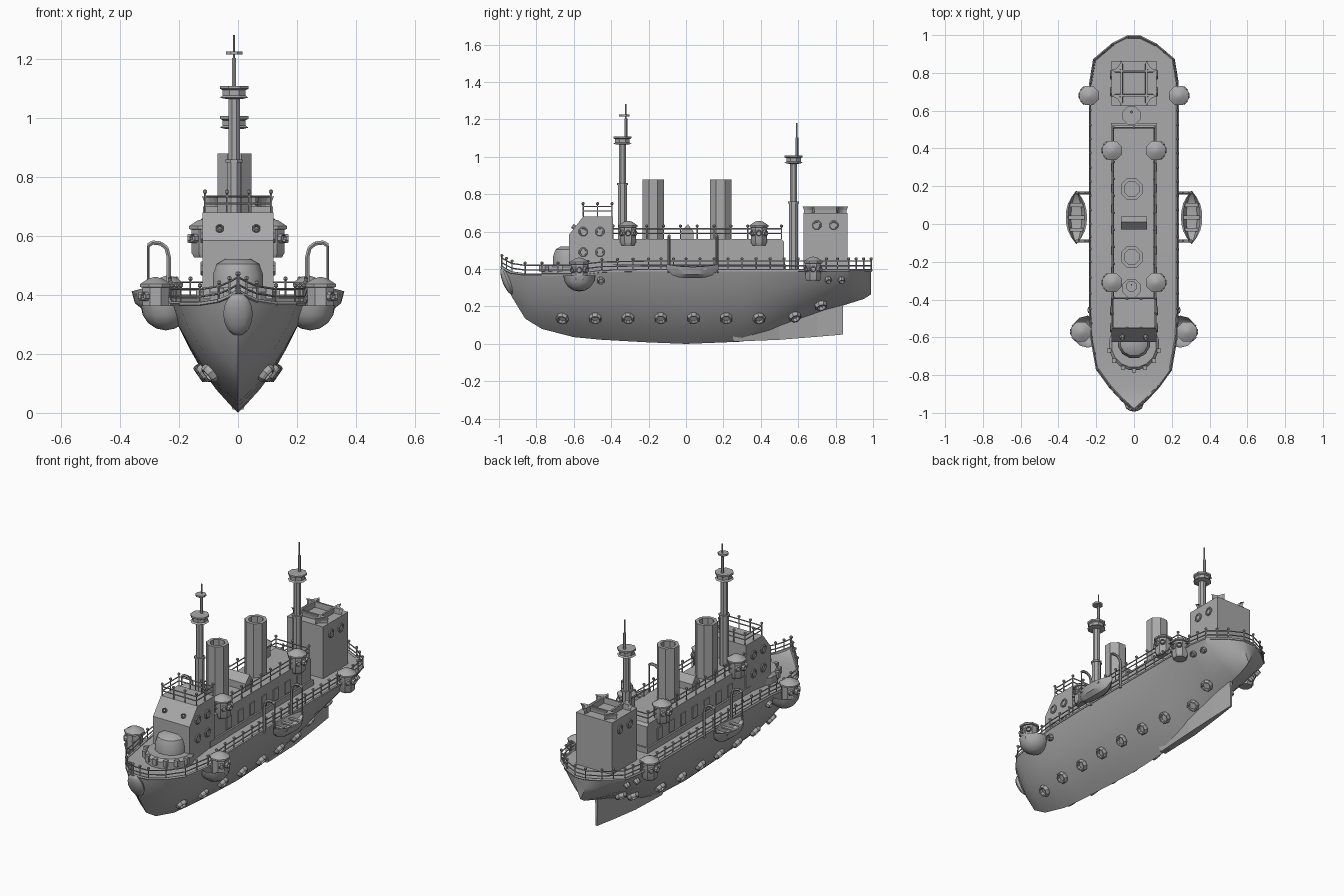
import bpy, bmesh, math
from mathutils import Vector, Matrix

if "Cube" in bpy.data.objects:
    bpy.data.objects.remove(bpy.data.objects["Cube"])

grey = bpy.data.materials.new("ship grey")
grey.use_nodes = True
COLOUR = (0.4, 0.4, 0.4, 1)
grey.diffuse_color = COLOUR
grey.node_tree.nodes["Principled BSDF"].inputs["Base Color"].default_value = COLOUR


def finish(name, bm, smooth=0):
    bmesh.ops.recalc_face_normals(bm, faces=bm.faces)
    mesh = bpy.data.meshes.new(name)
    bm.to_mesh(mesh)
    bm.free()
    mesh.materials.append(grey)
    ob = bpy.data.objects.new(name, mesh)
    bpy.context.collection.objects.link(ob)
    if smooth:
        bpy.ops.object.select_all(action='DESELECT')
        ob.select_set(True)
        bpy.context.view_layer.objects.active = ob
        bpy.ops.object.shade_smooth_by_angle(angle=math.radians(smooth))
    return ob


def loft(bm, rings, closed=True, caps=True):
    rows = [[bm.verts.new(p) for p in r] for r in rings]
    n = len(rows[0])
    for a, b in zip(rows, rows[1:]):
        for i in range(n if closed else n - 1):
            j = (i + 1) % n
            bm.faces.new((a[i], a[j], b[j], b[i]))
    if caps:
        bm.faces.new(rows[0])
        bm.faces.new(rows[-1])


def lathe(bm, profile, n, at, axis=(0, 0, 1)):
    # profile holds (radius, height) pairs along the axis
    turn = Vector((0, 0, 1)).rotation_difference(Vector(axis)).to_matrix()
    rings = []
    for r, h in profile:
        angles = [2 * math.pi * (i + 0.5) / n for i in range(n)]
        rings.append([Vector(at) + turn @ Vector((r * math.cos(a), r * math.sin(a), h)) for a in angles])
    loft(bm, rings)


def rod(bm, a, b, r, n=5):
    d = Vector(b) - Vector(a)
    lathe(bm, [(r, 0), (r, d.length)], n, a, d.normalized())


def box(bm, centre, size):
    m = Matrix.Translation(centre) @ Matrix.Diagonal((*size, 1))
    bmesh.ops.create_cube(bm, size=1, matrix=m)


def prism_x(bm, yz, half):
    loft(bm, [[(s * half, y, z) for y, z in yz] for s in (-1, 1)])


def ring(bm, at, normal, r, depth=0.014):
    # framed porthole with a recessed pane
    lathe(bm, [(r, -0.02), (r, depth * 0.6), (r * 0.85, depth), (r * 0.65, depth), (r * 0.6, 0.003)], 8, at, normal)


# Hull: y, half width, keel height, sheer height
stations = [(-.985, .008, .37, .41), (-.96, .035, .31, .395), (-.93, .07, .25, .38), (-.86, .135, .135, .37),
            (-.77, .2, .08, .37), (-.6, .23, .036, .37), (-.45, .237, .022, .388), (-.2, .237, .008, .393),
            (0, .237, 0, .393), (.3, .237, .012, .393), (.45, .237, .05, .393), (.6, .237, .115, .393),
            (.75, .235, .175, .393), (.87, .215, .215, .393), (.95, .12, .24, .393), (.99, .04, .265, .393)]
section = [(0, 0), (.06, .1), (.2, .31), (.37, .52), (.55, .69), (.77, .87), (1, 1)]


def lerp(table, x, k):
    for a, b in zip(table, table[1:]):
        if x <= b[0]:
            t = max(0, (x - a[0]) / (b[0] - a[0]))
            return a[k] + (b[k] - a[k]) * t
    return table[-1][k]


def hull_x(y, z):
    w, lo, hi = (lerp(stations, y, k) for k in (1, 2, 3))
    return w * lerp(section, (z - lo) / (hi - lo), 1)


bm = bmesh.new()
rings = []
for y, w, lo, hi in stations:
    half = [(w * f, y, lo + (hi - lo) * t) for t, f in section]
    rings.append([(-x, y, z) for x, y, z in half[:0:-1]] + half)
loft(bm, rings)
finish("hull", bm, 35)

# Skeg and rudder blade tapering to the trailing edge
bm = bmesh.new()
loft(bm, [[(-w, y, hi), (-w * .6, y, lo), (w * .6, y, lo), (w, y, hi)]
          for y, w, lo, hi in [(.25, .03, .012, .04), (.5, .035, .022, .12), (.7, .022, .038, .19), (.84, .008, .05, .22)]])
finish("skeg", bm)

# Bow shield
bm = bmesh.new()
m = Matrix.Translation((0, -.955, .335)) @ Matrix.Rotation(math.radians(22), 4, 'X')
bmesh.ops.create_uvsphere(bm, u_segments=12, v_segments=8, radius=1, matrix=m @ Matrix.Diagonal((.05, .026, .078, 1)))
finish("bow_shield", bm, 40)

# Hull portholes
bm = bmesh.new()
spots = [(-.66 + .175 * i, .14, .034) for i in range(7)]
spots += [(.58, .15, .034), (.72, .21, .034), (-.455, .34, .02), (.76, .345, .018), (.83, .345, .018)]
for y, z, r in spots:
    e = .02
    dy = (hull_x(y + e, z) - hull_x(y - e, z)) / (2 * e)
    dz = (hull_x(y, z + e) - hull_x(y, z - e)) / (2 * e)
    for s in (-1, 1):
        ring(bm, (s * hull_x(y, z), y, z), Vector((s, -s * s * dy, -dz)).normalized(), r, .022)
finish("hull_portholes", bm)


# Railings: wires and ball-topped posts along a path
def railing(name, path, wires, top, gap, closed=False):
    bm = bmesh.new()
    pts = [Vector(p) for p in path]
    if closed:
        pts.append(pts[0])
    for a, b in zip(pts, pts[1:]):
        for h in wires:
            rod(bm, a + Vector((0, 0, h)), b + Vector((0, 0, h)), .0035)
        count = max(1, round((b - a).length / gap))
        for i in range(count):
            p = a.lerp(b, i / count)
            rod(bm, p, p + Vector((0, 0, top)), .0035)
            lathe(bm, [(.003, -.008), (.008, -.003), (.008, .004), (.003, .008)], 6, p + Vector((0, 0, top)))
    finish(name, bm)


edge = [(w - .006, y, hi) for y, w, lo, hi in stations]
outline = edge + [(-x, y, z) for x, y, z in edge[::-1]]
railing("deck_railing", outline, (.025, .05), .062, .075, True)
bm = bmesh.new()
for a, b in zip(outline, outline[1:] + outline[:1]):
    rod(bm, a, b, .008)
finish("deck_edge_rim", bm)

# Deckhouse with side windows
bm = bmesh.new()
prism_x(bm, [(-.42, .38), (.525, .38), (.525, .545), (.51, .56), (-.42, .56)], .113)
box(bm, (0, .05, .405), (.245, .97, .04))
finish("deckhouse", bm)
bm = bmesh.new()
for i in range(7):
    for s in (-1, 1):
        box(bm, (s * .114, -.25 + .11 * i, .468), (.008, .046, .07))
finish("deckhouse_windows", bm)
railing("deckhouse_railing", [(-.108, -.39, .56), (-.108, .51, .56), (.108, .51, .56), (.108, -.39, .56)], (.03, .055), .07, .09)

# Bridge with sloped front
bm = bmesh.new()
prism_x(bm, [(-.625, .37), (-.39, .37), (-.39, .68), (-.55, .68), (-.625, .585)], .12)
finish("bridge", bm)
railing("bridge_railing", [(-.112, -.55, .68), (.112, -.55, .68), (.112, -.395, .68), (-.112, -.395, .68)], (.03, .055), .07, .075, True)
bm = bmesh.new()
for s in (-1, 1):
    for y, z in [(-.55, .6), (-.46, .6), (-.55, .49), (-.46, .49)]:
        ring(bm, (s * .12, y, z), (s, 0, 0), .026, .008)
    ring(bm, (s * .062, -.595, .622), (0, -.79, .61), .014, .016)
finish("bridge_portholes", bm)

# Forward gun house on its round base
bm = bmesh.new()
lathe(bm, [(.135, .36), (.135, .41), (.12, .425)], 16, (0, -.64, 0))
for i in range(7):
    a = math.pi + math.pi * (i + .5) / 7
    box(bm, (.135 * math.cos(a), -.64 + .135 * math.sin(a), .405), (.022, .022, .036))
finish("gun_base", bm)
bm = bmesh.new()
lathe(bm, [(.088, .41), (.088, .47), (.075, .505), (.045, .522)], 12, (0, -.625, 0))
finish("gun_house", bm, 35)

# Funnels with open tops
for name, y in (("front_funnel", -.175), ("rear_funnel", .185)):
    bm = bmesh.new()
    lathe(bm, [(.062, .55), (.062, .88), (.042, .88), (.042, .76)], 8, (-.012, y, 0))
    finish(name, bm)

# Skylight
bm = bmesh.new()
prism_x(bm, [(-.03, .55), (.04, .55), (.04, .6), (.01, .64), (-.03, .6)], .07)
finish("skylight", bm)


# Masts with lookout platform and pole
def mast(name, y, base, top, collar, tip, disc=None):
    bm = bmesh.new()
    at = (-.013, y, 0)
    lathe(bm, [(.026, base), (.026, collar), (.031, collar), (.031, collar + .01), (.021, collar + .01), (.021, top - .03)], 8, at)
    lathe(bm, [(.03, top - .04), (.052, top - .035), (.042, top - .028), (.042, top - .01), (.052, top - .005), (.052, top + .005), (.03, top + .005)], 8, at)
    lathe(bm, [(.008, top), (.008, top + .1), (.004, top + .1), (.004, tip)], 6, (-.013, y + .018, 0))
    if disc:
        lathe(bm, [(.03, disc - .005), (.03, disc + .005)], 8, (-.013, y + .01, 0))
    finish(name, bm)


mast("fore_mast", -.34, .55, 1.105, .85, 1.283, 1.222)
mast("aft_mast", .575, .38, 1.003, .75, 1.18)

# Aft tower with notched crown
bm = bmesh.new()
box(bm, (0, .745, .54), (.238, .235, .32))
finish("aft_tower", bm)


def notched(size, z):
    pts = []
    for q in range(4):
        corner = Vector((size, size, 0))
        for i in range(5):
            a = math.radians(270 - 22.5 * i)
            p = corner + Vector((math.cos(a), math.sin(a), 0)) * size * .42
            pts.append(Matrix.Rotation(q * math.pi / 2, 3, 'Z') @ p + Vector((0, .745, z)))
        pts[-5:] = pts[:-6:-1]
    return pts


bm = bmesh.new()
loft(bm, [notched(s, z) for s, z in [(.112, .69), (.114, .715), (.122, .735), (.104, .735), (.1, .703)]])
finish("tower_crown", bm)
bm = bmesh.new()
for s in (-1, 1):
    for y in (.7, .79):
        ring(bm, (s * .119, y, .635), (s, 0, 0), .026, .008)
finish("tower_portholes", bm)


# Octagonal gun turrets, mirrored on both sides
def turrets(name, x, y, z, r, sponson=False):
    bm = bmesh.new()
    for s in (-1, 1):
        at = (s * x, y, z)
        lathe(bm, [(r * .7, -.065), (r * .88, -.05), (r * .88, .03), (r * 1.05, .032), (r * 1.05, .042), (r * .5, .06), (.005, .066)], 8, at)
        for a in (-45, 0, 45):
            d = Vector((s * math.cos(math.radians(a)), math.sin(math.radians(a)), 0))
            ring(bm, Vector(at) + d * r * .82, d, .017, .014)
        if sponson:
            m = Matrix.Translation((s * (x - .035), y, z - .03)) @ Matrix.Diagonal((.085, .085, .085, 1))
            ball = bmesh.ops.create_uvsphere(bm, u_segments=12, v_segments=8, radius=1, matrix=m)
            bmesh.ops.delete(bm, geom=[v for v in ball["verts"] if v.co.z > z - .02], context='VERTS')
    finish(name, bm, 30)


turrets("bow_turrets", .28, -.57, .395, .054, True)
turrets("stern_turrets", .237, .68, .4, .052)
turrets("rear_upper_turrets", .115, .39, .592, .052)
turrets("front_upper_turrets", .115, -.31, .592, .052)

# Lifeboats with hollow interior and benches
bm = bmesh.new()
for s in (-1, 1):
    rows = []
    for i in range(9):
        t = i / 4 - 1
        w = .056 * max(.04, 1 - abs(t) ** 2.4)
        lo, hi = .352 + .045 * t ** 4, .412 + .014 * t * t
        shape = [(1, hi), (.8, lo + .02), (.35, lo), (-.35, lo), (-.8, lo + .02), (-1, hi), (-.82, hi), (-.5, lo + .02), (.5, lo + .02), (.82, hi)]
        rows.append([(s * .305 + w * k, .035 + .14 * t, z) for k, z in shape])
    loft(bm, rows)
    for y in (-.03, .035, .1):
        box(bm, (s * .305, y, .4), (.09, .02, .008))
finish("lifeboats", bm, 30)

# Davits holding the boats
bm = bmesh.new()
arc = [(.235, .38), (.235, .53), (.243, .56), (.262, .575), (.29, .578), (.305, .568), (.305, .4)]
for s in (-1, 1):
    for y in (-.09, .165):
        for i, (a, b) in enumerate(zip(arc, arc[1:])):
            rod(bm, (s * a[0], y, a[1]), (s * b[0], y, b[1]), .008 if i < 5 else .004, 6)
finish("davits", bm)
